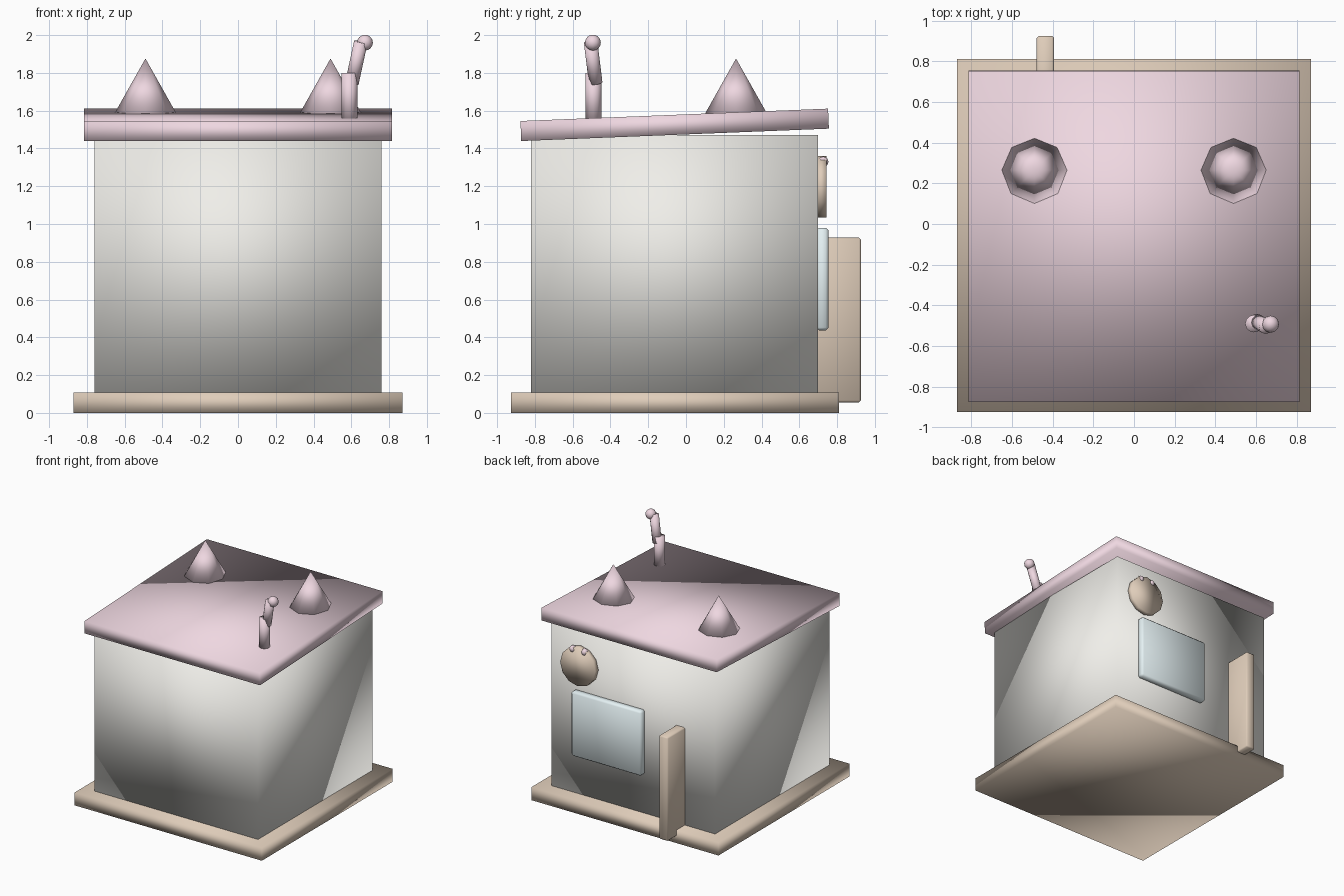
import bpy
from math import radians
from mathutils import Vector

if "Cube" in bpy.data.objects:
    bpy.data.objects.remove(bpy.data.objects["Cube"])


def material(name, rgb):
    m = bpy.data.materials.new(name)
    m.diffuse_color = (*rgb, 1)
    m.use_nodes = True
    m.node_tree.nodes["Principled BSDF"].inputs["Base Color"].default_value = m.diffuse_color
    return m


CREAM = material("cream", (0.87, 0.86, 0.82))
PINK = material("pink", (0.86, 0.68, 0.75))
TAN = material("tan", (0.74, 0.61, 0.49))
GLASS = material("pale_blue", (0.78, 0.88, 0.90))


def finish(name, mat):
    o = bpy.context.object
    o.name = name
    o.data.materials.append(mat)
    bpy.ops.object.shade_smooth()
    return o


def box(name, lo, hi, mat, tilt=0, bevel=0):
    lo, hi = Vector(lo), Vector(hi)
    bpy.ops.mesh.primitive_cube_add(size=1, location=(lo + hi) / 2)
    o = bpy.context.object
    o.scale = hi - lo
    bpy.ops.object.transform_apply(location=False, rotation=False, scale=True)
    o.rotation_euler.x = tilt
    if bevel:
        b = o.modifiers.new("bevel", 'BEVEL')
        b.width = bevel
        b.segments = 1
    return finish(name, mat)


def rod(name, a, b, r, mat, sides):
    a, b = Vector(a), Vector(b)
    d = b - a
    bpy.ops.mesh.primitive_cylinder_add(vertices=sides, radius=r, depth=d.length,
                                        location=(a + b) / 2,
                                        rotation=d.to_track_quat('Z', 'Y').to_euler())
    return finish(name, mat)


def ball(name, loc, r, mat):
    bpy.ops.mesh.primitive_uv_sphere_add(segments=12, ring_count=8, radius=r, location=loc)
    return finish(name, mat)


# House shell: floor slab, walls and slightly tilted roof
box("base", (-0.87, -0.926, 0), (0.87, 0.811, 0.109), TAN)
box("walls", (-0.76, -0.82, 0.109), (0.76, 0.70, 1.47), CREAM)
box("roof", (-0.815, -0.875, 1.472), (0.815, 0.755, 1.578), PINK, tilt=radians(2.3))

# Pointed ears on the roof
for side, x in (("left", -0.49), ("right", 0.49)):
    bpy.ops.mesh.primitive_cone_add(vertices=8, radius1=0.17, radius2=0, depth=0.302,
                                    location=(x, 0.265, 1.725))
    finish(side + "_ear", PINK)

# Bent tail with a round tip
rod("tail_lower", (0.59, -0.49, 1.55), (0.59, -0.49, 1.80), 0.043, PINK, 12)
rod("tail_upper", (0.603, -0.478, 1.745), (0.65, -0.505, 1.963), 0.036, PINK, 12)
ball("tail_tip", (0.672, -0.493, 1.96), 0.042, PINK)

# Window and open door on the back wall
box("window", (-0.11, 0.69, 0.437), (0.545, 0.755, 0.98), GLASS, bevel=0.015)
box("door", (-0.479, 0.49, 0.056), (-0.393, 0.926, 0.928), TAN, bevel=0.01)

# Round plaque with two small beads
rod("plaque", (0.487, 0.69, 1.197), (0.487, 0.743, 1.197), 0.163, TAN, 12)
for side, s in (("left", -1), ("right", 1)):
    ball(side + "_bead", (0.487 + s * 0.055, 0.727, 1.33), 0.027, PINK)
